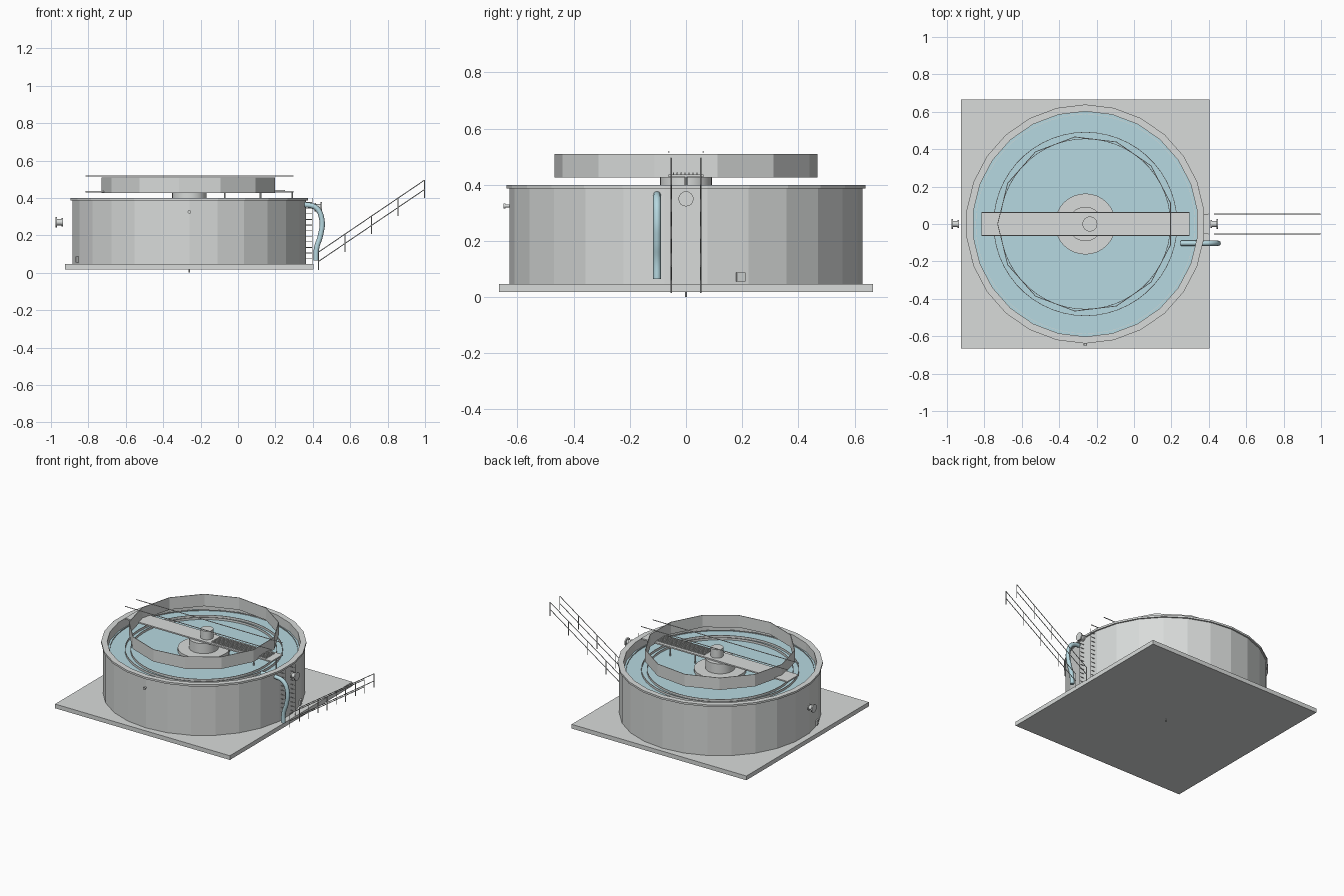
import bpy
import bmesh
from math import sin, cos, pi, tau
from mathutils import Vector, Matrix

if "Cube" in bpy.data.objects:
    bpy.data.objects.remove(bpy.data.objects["Cube"], do_unlink=True)

CX = -0.26       # tank axis
WATER = 0.34     # water level


def material(name, rgb):
    m = bpy.data.materials.new(name)
    m.use_nodes = True
    m.diffuse_color = (*rgb, 1)
    m.node_tree.nodes["Principled BSDF"].inputs["Base Color"].default_value = (*rgb, 1)
    return m


GREY = material("light grey", (0.69, 0.71, 0.70))
BLUE = material("water blue", (0.47, 0.69, 0.75))


def finish(name, bm, mat, smooth=False):
    bmesh.ops.recalc_face_normals(bm, faces=bm.faces)
    me = bpy.data.meshes.new(name)
    bm.to_mesh(me)
    bm.free()
    me.materials.append(mat)
    ob = bpy.data.objects.new(name, me)
    bpy.context.collection.objects.link(ob)
    if smooth:
        bpy.ops.object.select_all(action="DESELECT")
        ob.select_set(True)
        bpy.context.view_layer.objects.active = ob
        bpy.ops.object.shade_smooth_by_angle()


def add_box(bm, lo, hi, turn=Matrix()):
    lo, hi = Vector(lo), Vector(hi)
    size = Matrix.Diagonal((*(hi - lo), 1))
    bmesh.ops.create_cube(bm, size=1, matrix=turn @ Matrix.Translation((lo + hi) / 2) @ size)


def add_rod(bm, a, b, r, n=6):
    a, b = Vector(a), Vector(b)
    turn = (b - a).to_track_quat("Z", "Y").to_matrix().to_4x4()
    bmesh.ops.create_cone(bm, cap_ends=True, segments=n, radius1=r, radius2=r,
                          depth=(b - a).length, matrix=Matrix.Translation((a + b) / 2) @ turn)


def box(name, lo, hi, turn=Matrix()):
    bm = bmesh.new()
    add_box(bm, lo, hi, turn)
    finish(name, bm, GREY)


def rods(name, pairs, r, mat=GREY, n=6):
    bm = bmesh.new()
    for a, b in pairs:
        add_rod(bm, a, b, r, n)
    finish(name, bm, mat, n > 8)


def ring(name, r_out, r_in, z0, z1, n, phase=0):
    """Hollow prism around the tank axis."""
    bm = bmesh.new()
    loops = []
    for r, z in ((r_out, z0), (r_out, z1), (r_in, z1), (r_in, z0)):
        loops.append([bm.verts.new((CX + r * cos(phase + tau * i / n), r * sin(phase + tau * i / n), z))
                      for i in range(n)])
    for k in range(4):
        a, b = loops[k], loops[(k + 1) % 4]
        for i in range(n):
            j = (i + 1) % n
            bm.faces.new((a[i], a[j], b[j], b[i]))
    finish(name, bm, GREY)


# Base slab and drain
box("base_slab", (-0.925, -0.665, 0.018), (0.404, 0.665, 0.047))
rods("bottom_drain", [((CX, 0, 0), (CX, 0, 0.02))], 0.004)

# Tank wall, rim and water
ring("tank_wall", 0.629, 0.602, 0.047, 0.387, 26, -pi / 2)
ring("tank_rim", 0.639, 0.602, 0.387, 0.4, 26, -pi / 2)
rods("water", [((CX, 0, 0.06), (CX, 0, WATER))], 0.602, BLUE, 52)
ring("water_edge_strip", 0.587, 0.585, WATER - 0.01, WATER + 0.006, 52)

# Overflow weirs
ring("outer_weir", 0.492, 0.489, WATER - 0.01, WATER + 0.015, 52)
ring("inner_weir", 0.457, 0.454, WATER - 0.01, WATER + 0.015, 52)

# Raised baffle ring
ring("baffle_ring", 0.471, 0.467, 0.426, 0.509, 13, pi)

# Centre column and drive
rods("centre_disc", [((CX, 0, WATER - 0.02), (CX, 0, 0.36))], 0.163, GREY, 32)
rods("centre_column", [((CX, 0, 0.35), (CX, 0, 0.428))], 0.092, GREY, 32)
rods("drive_motor", [((CX + 0.024, 0, 0.42), (CX + 0.024, 0, 0.495))], 0.04, GREY, 24)

# Bridge with hand rails, grating and feet
box("bridge_deck", (-0.815, -0.062, 0.428), (0.297, 0.062, 0.437))
rods("bridge_rails", [((-0.815, s * 0.061, 0.517), (0.297, s * 0.061, 0.517)) for s in (-1, 1)], 0.003)
bm = bmesh.new()
for i in range(7):
    y = -0.045 + i * 0.014
    add_box(bm, (-0.17, y - 0.002, 0.436), (0.25, y + 0.002, 0.443))
finish("bridge_grating", bm, GREY)
rods("bridge_feet", [((x, 0, WATER), (x, 0, 0.43)) for x in (-0.07, 0.12, 0.29)], 0.005)


# Flanged nozzles
def nozzle(name, near, far, r):
    near, far = Vector(near), Vector(far)
    step = (far - near).normalized() * 0.008
    bm = bmesh.new()
    add_rod(bm, near, far, r * 0.6, 16)
    add_rod(bm, far - step, far, r, 16)
    add_rod(bm, near, near + step, r * 0.8, 16)
    finish(name, bm, GREY, True)


nozzle("right_side_nozzle", (-0.935, 0, 0.27), (-0.975, 0, 0.27), 0.027)
nozzle("left_side_nozzle", (0.41, 0, 0.35), (0.45, 0, 0.35), 0.027)
nozzle("front_nozzle", (CX, -0.62, 0.325), (CX, -0.65, 0.325), 0.009)

# Cleanout boxes at opposite sides of the wall
for label, angle in (("left", 0.1 * pi), ("right", 1.1 * pi)):
    turn = Matrix.Translation((CX, 0, 0)) @ Matrix.Rotation(angle, 4, "Z")
    box(label + "_cleanout_box", (0.6, -0.016, 0.055), (0.636, 0.016, 0.087), turn)

# Blue outlet hose
curve = bpy.data.curves.new("outlet_hose", "CURVE")
curve.dimensions = "3D"
curve.bevel_depth = 0.014
curve.bevel_resolution = 2
curve.resolution_u = 6
curve.use_fill_caps = True
path = [(0.25, 0.36), (0.36, 0.363), (0.42, 0.345), (0.449, 0.28), (0.441, 0.2), (0.42, 0.13), (0.417, 0.065)]
spline = curve.splines.new("BEZIER")
spline.bezier_points.add(len(path) - 1)
for p, (x, z) in zip(spline.bezier_points, path):
    p.co = (x, -0.103, z)
    p.handle_left_type = p.handle_right_type = "AUTO"
curve.materials.append(BLUE)
bpy.context.collection.objects.link(bpy.data.objects.new("outlet_hose", curve))

# Wall ladder
ladder = []
for s in (-1, 1):
    ladder.append(((0.397, s * 0.053, 0.047), (0.397, s * 0.053, 0.4)))
    for i in range(11):
        z = 0.075 + i * 0.03
        ladder.append(((0.36, s * 0.053, z), (0.397, s * 0.053, z)))
rods("wall_ladder", ladder, 0.002)

# Sloping stair rails with posts
X0, X1, Z0, Z1, DROP = 0.43, 0.997, 0.11, 0.495, 0.05
for label, y in (("front", -0.053), ("back", 0.053)):
    parts = [((X0, y, Z0 - d), (X1, y, Z1 - d)) for d in (0, DROP)]
    for i in range(5):
        t = i / 4
        x, z = X0 + (X1 - X0) * t, Z0 + (Z1 - Z0) * t
        parts.append(((x, y, z), (x, y, z - 0.095)))
    rods(label + "_stair_rail", parts, 0.0025)
